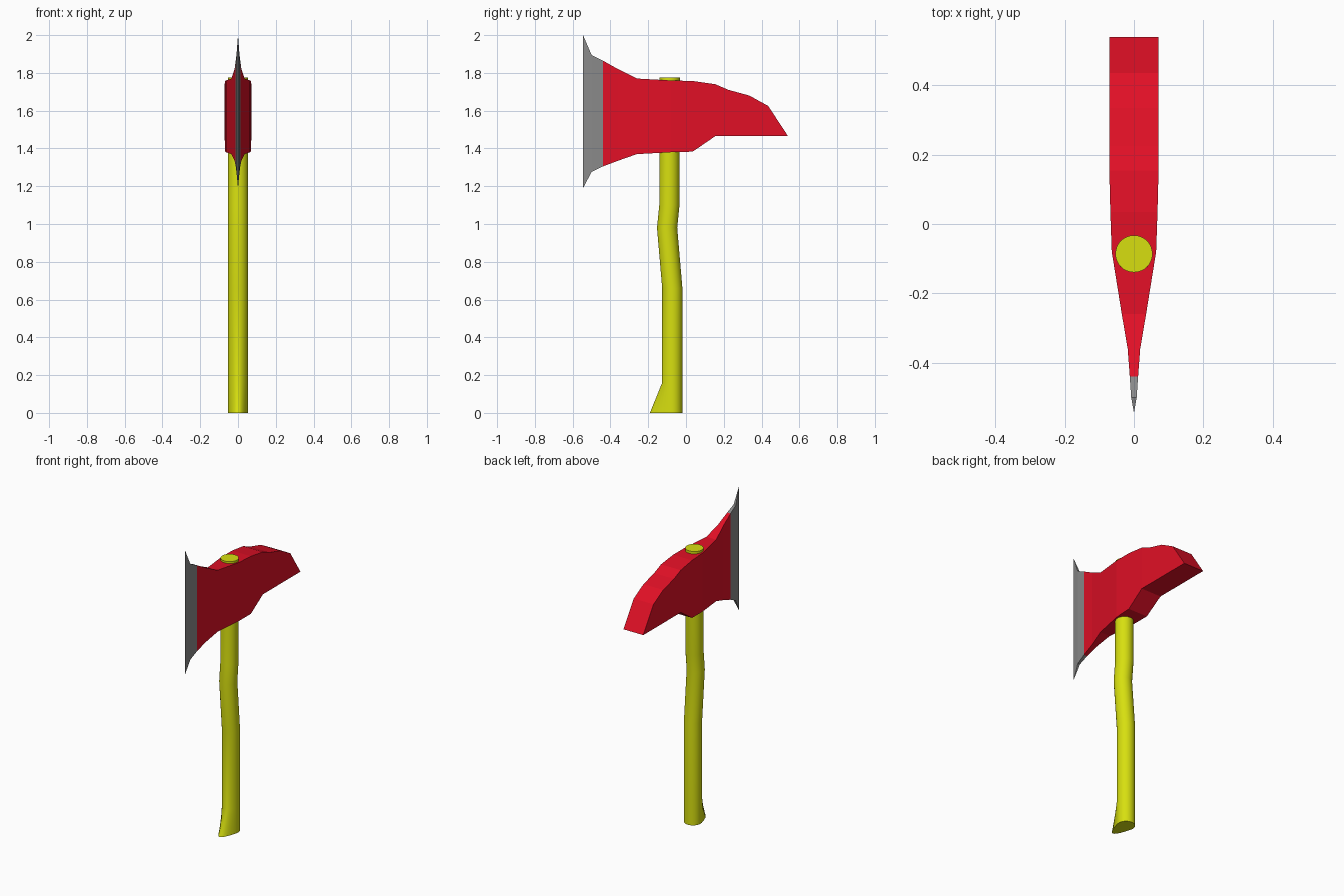
import bpy, bmesh, math

cube = bpy.data.objects.get("Cube")
if cube:
    bpy.data.objects.remove(cube)


def material(name, colour):
    m = bpy.data.materials.new(name)
    m.use_nodes = True
    m.diffuse_color = colour
    m.node_tree.nodes["Principled BSDF"].inputs["Base Color"].default_value = colour
    return m


red = material("red paint", (0.75, 0.005, 0.019, 1))
steel = material("bare steel", (0.25, 0.25, 0.25, 1))
yellow = material("yellow handle", (0.68, 0.74, 0.005, 1))


def loft(name, rings, mats):
    """Skin a list of equally sized rings of points and cap both ends."""
    bm = bmesh.new()
    loops = [[bm.verts.new(p) for p in ring] for ring in rings]
    for a, b in zip(loops, loops[1:]):
        for i in range(len(a)):
            j = (i + 1) % len(a)
            bm.faces.new((a[i], a[j], b[j], b[i]))
    bm.faces.new(loops[0])
    bm.faces.new(loops[-1])
    # Collapse sharp edges where a ring has no width or height
    bmesh.ops.remove_doubles(bm, verts=bm.verts, dist=0.0005)
    bmesh.ops.recalc_face_normals(bm, faces=bm.faces)
    mesh = bpy.data.meshes.new(name)
    bm.to_mesh(mesh)
    bm.free()
    obj = bpy.data.objects.new(name, mesh)
    bpy.context.collection.objects.link(obj)
    for m in mats:
        mesh.materials.append(m)
    return obj


# Axe head stations: y, bottom z, top z, half thickness
stations = [
    (-0.545, 1.19, 2.00, 0.0), (-0.50, 1.275, 1.895, 0.008),
    (-0.44, 1.305, 1.865, 0.012), (-0.36, 1.335, 1.82, 0.018),
    (-0.26, 1.37, 1.77, 0.035), (-0.08, 1.38, 1.76, 0.064),
    (0.035, 1.383, 1.757, 0.068), (0.155, 1.465, 1.74, 0.071),
    (0.225, 1.465, 1.71, 0.071), (0.335, 1.465, 1.68, 0.071),
    (0.435, 1.465, 1.625, 0.071), (0.54, 1.465, 1.465, 0.071),
]
head = loft("axe_head",
            [[(-w, y, lo), (w, y, lo), (w, y, hi), (-w, y, hi)]
             for y, lo, hi, w in stations], [red, steel])
# Bare cutting edge at the front
for face in head.data.polygons:
    face.material_index = int(face.center.y < -0.44)

# Bent round handle: z, centre y, forward flare of the knob
SIDES, RADIUS = 32, 0.0535
path = [(0, -0.0725, 0.065), (0.16, -0.0725, 0), (0.66, -0.0725, 0),
        (0.98, -0.1, 0), (1.1, -0.088, 0), (1.775, -0.086, 0)]
rings = []
for z, cy, flare in path:
    ring = []
    for i in range(SIDES):
        a = math.tau * i / SIDES
        front = max(0, -math.sin(a))
        ring.append((RADIUS * math.cos(a),
                     cy + RADIUS * math.sin(a) - flare * front ** 3, z))
    rings.append(ring)
handle = loft("handle", rings, [yellow])

bpy.ops.object.select_all(action="DESELECT")
handle.select_set(True)
bpy.context.view_layer.objects.active = handle
bpy.ops.object.shade_smooth_by_angle(angle=math.radians(30))
